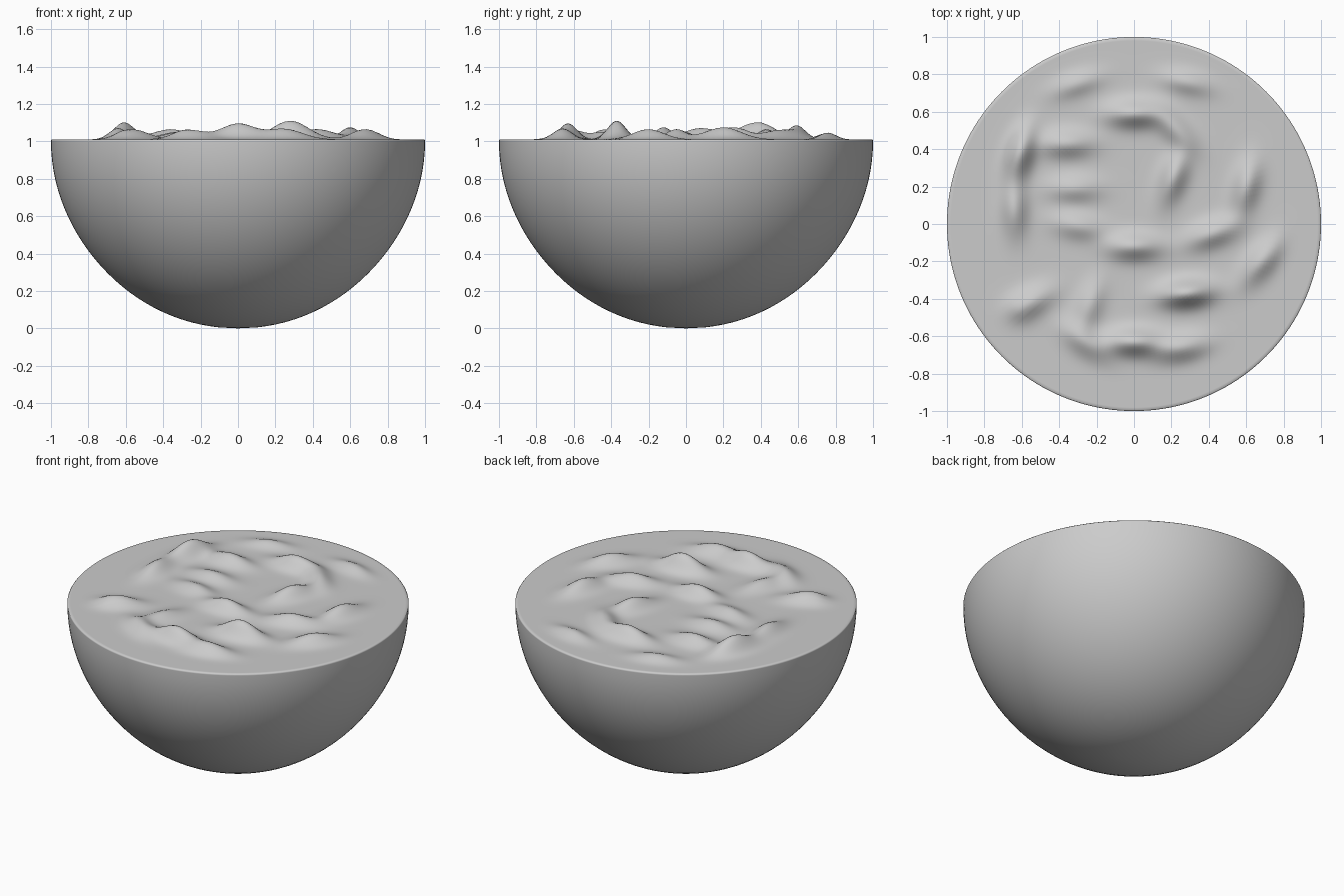
import bpy, bmesh, math

if "Cube" in bpy.data.objects:
    bpy.data.objects.remove(bpy.data.objects["Cube"])

mat = bpy.data.materials.new("plain grey")
mat.diffuse_color = (0.6, 0.6, 0.6, 1)
mat.use_nodes = True
mat.node_tree.nodes["Principled BSDF"].inputs["Base Color"].default_value = mat.diffuse_color
SEG = 160
LENGTH, WIDTH = 0.14, 0.068

# ridges on the rough top: x, y, height, angle in degrees
RIDGES = [
    (-0.61, 0.38, 0.09, 75), (-0.64, 0.08, 0.06, 90),
    (-0.36, 0.43, 0.055, 0), (0, 0.59, 0.075, 0),
    (0.22, 0.51, 0.05, -45), (-0.32, 0.76, 0.04, 15),
    (0.3, 0.77, 0.045, -8), (0.21, 0.25, 0.065, 70),
    (0.6, 0.2, 0.065, 75), (0.42, -0.05, 0.055, 20),
    (0, -0.12, 0.065, 0), (-0.32, 0.19, 0.04, 0),
    (-0.3, -0.01, 0.04, -10), (0.28, -0.37, 0.1, 5),
    (0.68, -0.2, 0.055, 50), (-0.57, -0.43, 0.055, 30),
    (-0.24, -0.44, 0.04, 70), (0, -0.63, 0.085, 0),
    (0.25, -0.66, 0.055, 10), (-0.26, -0.63, 0.045, -35),
]


def top_height(x, y):
    h = 0
    for rx, ry, height, angle in RIDGES:
        a = math.radians(angle)
        u = (x - rx) * math.cos(a) + (y - ry) * math.sin(a)
        v = (y - ry) * math.cos(a) - (x - rx) * math.sin(a)
        h += height * math.exp(-(u / LENGTH) ** 2 - (v / WIDTH) ** 2)
    # fade out to a flat border at the rim
    t = min(1, max(0, (0.96 - math.hypot(x, y)) / 0.2))
    return 1.01 + min(h, 0.11) * t * t * (3 - 2 * t)


# bowl profile from bottom to rim, then rings across the top to the centre
bowl = []
for i in range(2, 31):
    a = math.pi / 2 * i / 30
    bowl.append((math.sin(a) - 0.012 * math.sin(2 * a) ** 2, 1 - math.cos(a)))
bowl.append((1, 1.005))
top = [0.995] + [0.98 * (1 - i / 70) for i in range(70)]

bm = bmesh.new()


def ring(r, z=None):
    out = []
    for k in range(SEG):
        a = 2 * math.pi * k / SEG
        x, y = r * math.cos(a), r * math.sin(a)
        out.append(bm.verts.new((x, y, top_height(x, y) if z is None else z)))
    return out


rings = [ring(r, z) for r, z in bowl] + [ring(r) for r in top]
for lo, hi in zip(rings, rings[1:]):
    for k in range(SEG):
        n = (k + 1) % SEG
        bm.faces.new((lo[k], lo[n], hi[n], hi[k]))

# bottom point and centre of the top
base = bm.verts.new((0, 0, 0))
peak = bm.verts.new((0, 0, top_height(0, 0)))
for k in range(SEG):
    n = (k + 1) % SEG
    bm.faces.new((base, rings[0][n], rings[0][k]))
    bm.faces.new((peak, rings[-1][k], rings[-1][n]))
for f in bm.faces:
    f.smooth = True

mesh = bpy.data.meshes.new("half_dome_with_rough_top")
bm.to_mesh(mesh)
bm.free()
mesh.materials.append(mat)
obj = bpy.data.objects.new("half_dome_with_rough_top", mesh)
bpy.context.collection.objects.link(obj)
